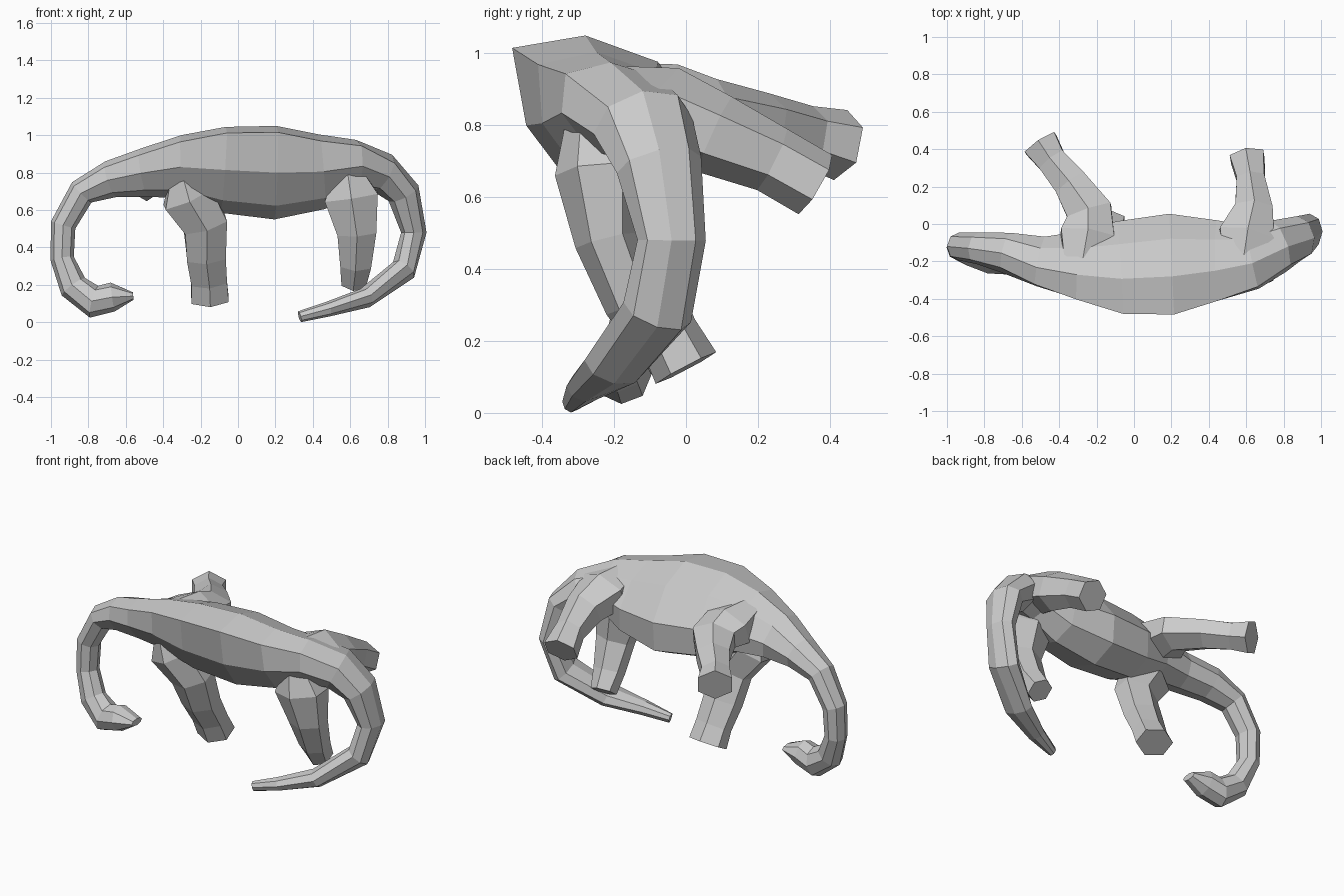
import bpy, bmesh
from math import cos, sin, pi
from mathutils import Vector


def tube(name, rings, sides, ref):
    """Low-poly limb: rings are (x, y, z, radius along ref, other radius[, lean, ridge stretch])."""
    bm = bmesh.new()
    pts = [Vector(r[:3]) for r in rings]
    loops = []
    for i, r in enumerate(rings):
        t = (pts[min(i + 1, len(pts) - 1)] - pts[max(i - 1, 0)]).normalized()
        u = (Vector(ref) - t * t.dot(Vector(ref))).normalized()
        v = t.cross(u)
        loop = []
        for k in range(sides):
            a = 2 * pi * k / sides
            off = u * cos(a) * r[3] + v * sin(a) * r[4]
            if len(r) > 5:                      # torso: lean the back towards -y
                if off.y < -0.02 and off.z > 0.02:
                    off *= r[6]
                off.y -= r[5] * off.z
            loop.append(bm.verts.new(pts[i] + off))
        loops.append(loop)
    for a, b in zip(loops, loops[1:]):
        for k in range(sides):
            n = (k + 1) % sides
            bm.faces.new((a[k], a[n], b[n], b[k]))
    bm.faces.new(loops[0][::-1])
    bm.faces.new(loops[-1])
    bmesh.ops.recalc_face_normals(bm, faces=bm.faces)
    me = bpy.data.meshes.new(name)
    bm.to_mesh(me)
    bm.free()
    ob = bpy.data.objects.new(name, me)
    bpy.context.collection.objects.link(ob)
    return ob


Y, Z = (0, 1, 0), (0, 0, 1)

# one continuous skin: snout, head, curled neck, arched torso, curled tail
tube("body_with_head_and_tail", [
    (-0.56, -0.19, 0.14, 0.05, 0.02), (-0.67, -0.19, 0.135, 0.08, 0.078),
    (-0.77, -0.18, 0.11, 0.085, 0.088), (-0.88, -0.155, 0.19, 0.07, 0.078),
    (-0.94, -0.125, 0.34, 0.07, 0.063), (-0.935, -0.12, 0.52, 0.075, 0.068),
    (-0.835, -0.13, 0.695, 0.085, 0.075), (-0.68, -0.155, 0.765, 0.11, 0.10),
    (-0.50, -0.20, 0.80, 0.135, 0.13, 0.25, 1.05), (-0.30, -0.22, 0.83, 0.18, 0.17, 0.3, 1.12),
    (-0.08, -0.215, 0.815, 0.23, 0.23, 0.34, 1.22), (0.20, -0.195, 0.80, 0.25, 0.25, 0.34, 1.22),
    (0.45, -0.19, 0.805, 0.21, 0.20, 0.3, 1.16), (0.63, -0.175, 0.835, 0.175, 0.14, 0.25, 1.1),
    (0.77, -0.12, 0.80, 0.145, 0.11), (0.885, -0.075, 0.69, 0.12, 0.09),
    (0.94, -0.04, 0.48, 0.095, 0.068), (0.885, -0.08, 0.28, 0.10, 0.07),
    (0.68, -0.20, 0.13, 0.09, 0.055), (0.48, -0.28, 0.07, 0.055, 0.04),
    (0.33, -0.32, 0.03, 0.025, 0.03)], 8, Y)

# two legs reaching down
tube("lower_front_leg", [
    (-0.30, -0.26, 0.80, 0.09, 0.07), (-0.27, -0.23, 0.67, 0.13, 0.155),
    (-0.175, -0.19, 0.52, 0.105, 0.135), (-0.17, -0.12, 0.35, 0.095, 0.12),
    (-0.155, -0.05, 0.22, 0.085, 0.11), (-0.15, 0.00, 0.125, 0.095, 0.115)], 6, Y)
tube("lower_hind_leg", [
    (0.58, -0.25, 0.84, 0.08, 0.07), (0.605, -0.24, 0.67, 0.125, 0.165),
    (0.635, -0.22, 0.48, 0.09, 0.12), (0.63, -0.15, 0.31, 0.08, 0.095),
    (0.62, -0.08, 0.21, 0.075, 0.075)], 6, Y)

# two legs reaching backwards
tube("upper_front_leg", [
    (-0.28, -0.22, 0.92, 0.06, 0.11), (-0.25, -0.06, 0.85, 0.125, 0.165),
    (-0.24, 0.07, 0.83, 0.10, 0.14), (-0.34, 0.22, 0.80, 0.09, 0.105),
    (-0.44, 0.34, 0.77, 0.085, 0.09), (-0.50, 0.43, 0.745, 0.10, 0.11)], 6, Z)
tube("upper_hind_leg", [
    (0.58, -0.22, 0.91, 0.06, 0.12), (0.60, -0.07, 0.845, 0.125, 0.17),
    (0.64, 0.08, 0.775, 0.115, 0.115), (0.625, 0.24, 0.705, 0.095, 0.085),
    (0.605, 0.36, 0.635, 0.095, 0.105)], 6, Z)
